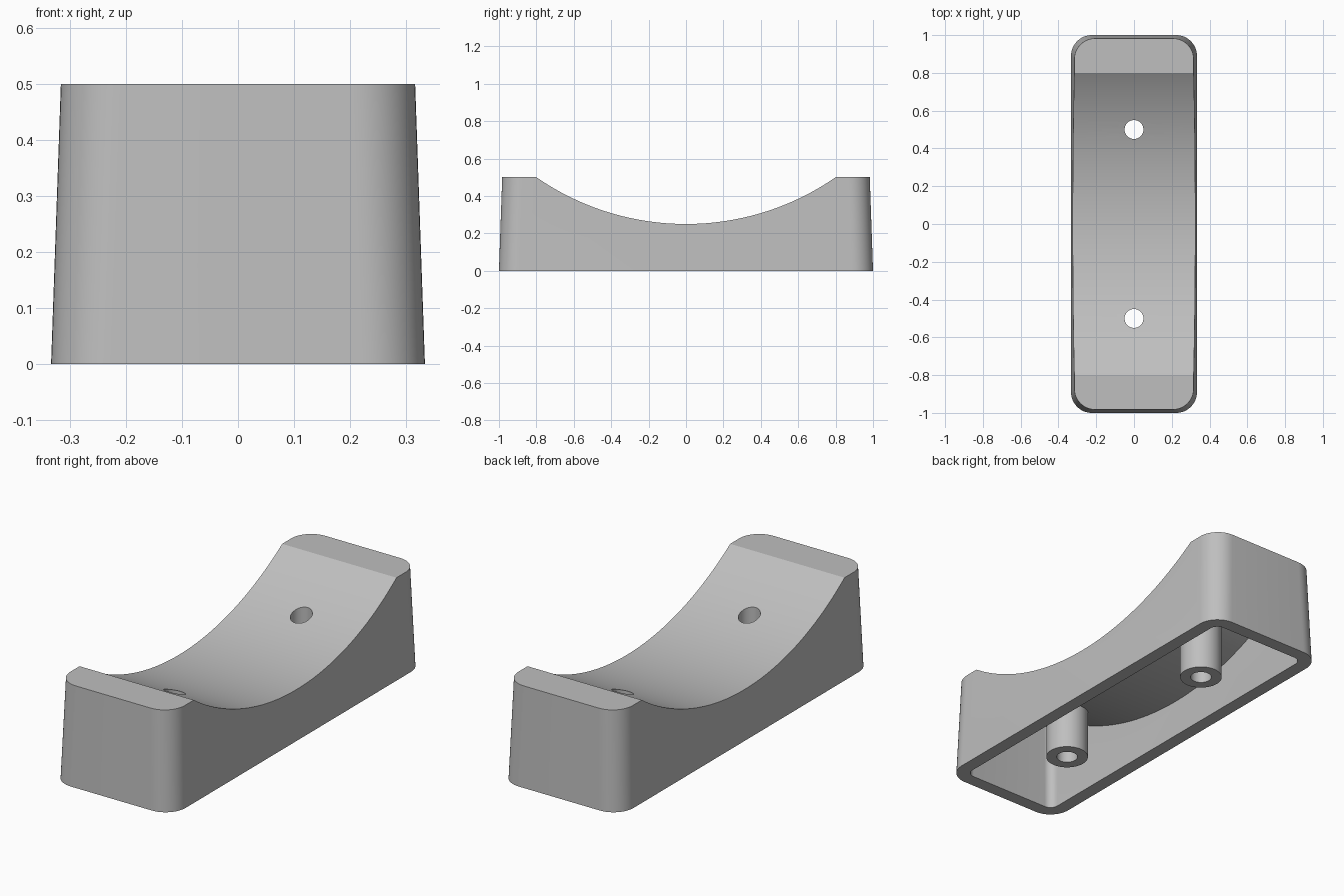
import bpy, bmesh
from math import sin, cos, tan, pi, radians

cube = bpy.data.objects.get("Cube")
if cube:
    bpy.data.objects.remove(cube, do_unlink=True)

HALF_X, HALF_Y, HEIGHT = 1 / 3, 1.0, 0.5
CORNER, WALL, DRAFT = 0.11, 0.067, tan(radians(2))
SADDLE_R, SADDLE_Z = 1.405, 1.655       # radius and axis height of the saddle
POSTS = (-0.5, 0.5)

grey = bpy.data.materials.new("grey plastic")
grey.use_nodes = True
colour = (0.52, 0.52, 0.52, 1)
grey.diffuse_color = colour
grey.node_tree.nodes["Principled BSDF"].inputs["Base Color"].default_value = colour


def make_object(name, bm):
    bmesh.ops.recalc_face_normals(bm, faces=bm.faces)
    mesh = bpy.data.meshes.new(name)
    bm.to_mesh(mesh)
    bm.free()
    mesh.materials.append(grey)
    obj = bpy.data.objects.new(name, mesh)
    bpy.context.collection.objects.link(obj)
    return obj


def tapered_block(name, inset, z0, z1, steps=12):
    """Rounded rectangle lofted upwards with a draft angle."""
    bm = bmesh.new()
    rings = []
    for z in (z0, z1):
        off = inset + z * DRAFT
        r = CORNER - inset
        ring = []
        for i, (sx, sy) in enumerate(((1, 1), (-1, 1), (-1, -1), (1, -1))):
            for k in range(steps + 1):
                a = (i + k / steps) * pi / 2
                ring.append(bm.verts.new((sx * (HALF_X - off - r) + r * cos(a),
                                          sy * (HALF_Y - off - r) + r * sin(a), z)))
        rings.append(ring)
    low, high = rings
    n = len(low)
    for i in range(n):
        j = (i + 1) % n
        bm.faces.new((low[i], low[j], high[j], high[i]))
    bm.faces.new(low[::-1])
    bm.faces.new(high)
    return make_object(name, bm)


def cylinder(name, radius, depth, location, sides, along_x=False):
    bm = bmesh.new()
    bmesh.ops.create_cone(bm, cap_ends=True, segments=sides, radius1=radius,
                          radius2=radius, depth=depth)
    if along_x:
        for v in bm.verts:
            v.co = (v.co.z, v.co.x, v.co.y)
    bmesh.ops.translate(bm, verts=bm.verts, vec=location)
    return make_object(name, bm)


def subtract(target, cutter):
    mod = target.modifiers.new("cut", "BOOLEAN")
    mod.operation = "DIFFERENCE"
    mod.solver = "EXACT"
    mod.object = cutter
    bpy.context.view_layer.objects.active = target
    bpy.ops.object.modifier_apply(modifier=mod.name)
    bpy.data.objects.remove(cutter, do_unlink=True)


# Outer shell with the curved saddle on top
body = tapered_block("saddle_block", 0, 0, HEIGHT)
subtract(body, cylinder("saddle_cutter", SADDLE_R, 2, (0, 0, SADDLE_Z), 256, True))

# Hollow underside: follows the saddle and leaves the screw posts standing
cavity = tapered_block("cavity_cutter", WALL, -0.05, HEIGHT - WALL)
subtract(cavity, cylinder("ceiling_cutter", SADDLE_R + WALL, 2, (0, 0, SADDLE_Z), 256, True))
for y in POSTS:
    subtract(cavity, cylinder("post_cutter", 0.1, 2, (0, y, 0), 48))
subtract(body, cavity)

# Screw holes through posts and saddle
for y in POSTS:
    subtract(body, cylinder("hole_cutter", 0.05, 2, (0, y, 0), 40))

bpy.ops.object.select_all(action="DESELECT")
body.select_set(True)
bpy.context.view_layer.objects.active = body
bpy.ops.object.shade_smooth_by_angle(angle=radians(28))
